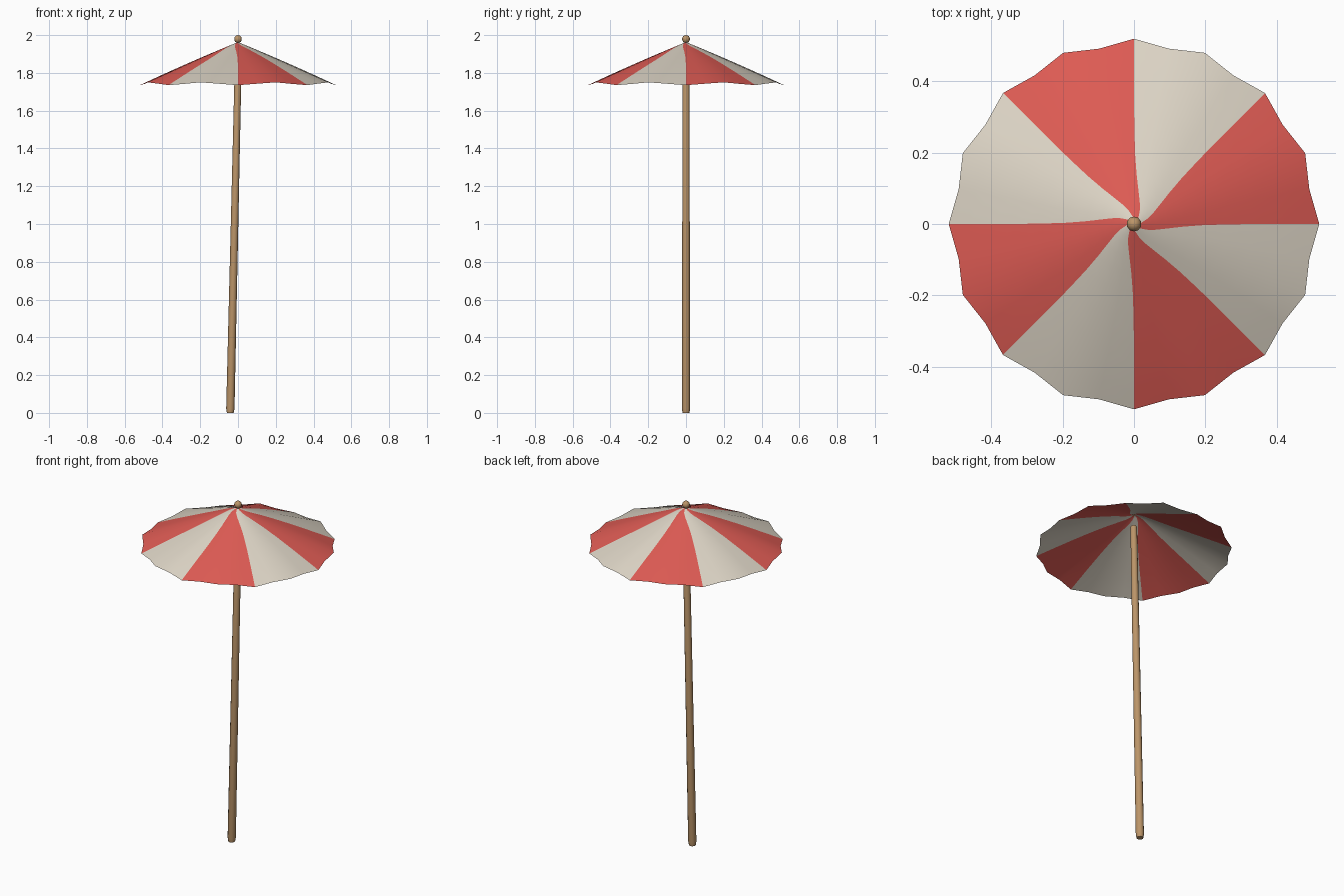
import bpy
import bmesh
from math import sin, cos, pi, exp, radians
from mathutils import Vector

if "Cube" in bpy.data.objects:
    bpy.data.objects.remove(bpy.data.objects["Cube"])


def material(name, rgb):
    mat = bpy.data.materials.new(name)
    mat.use_nodes = True
    mat.diffuse_color = (*rgb, 1)
    mat.node_tree.nodes["Principled BSDF"].inputs["Base Color"].default_value = (*rgb, 1)
    return mat


red = material("red cloth", (0.73, 0.105, 0.088))
cream = material("cream cloth", (0.72, 0.66, 0.56))
wood = material("light wood", (0.50, 0.30, 0.14))


def finish(name, bm, mats, angle):
    bmesh.ops.recalc_face_normals(bm, faces=bm.faces)
    mesh = bpy.data.meshes.new(name)
    bm.to_mesh(mesh)
    bm.free()
    for mat in mats:
        mesh.materials.append(mat)
    obj = bpy.data.objects.new(name, mesh)
    bpy.context.collection.objects.link(obj)
    bpy.ops.object.select_all(action="DESELECT")
    obj.select_set(True)
    bpy.context.view_layer.objects.active = obj
    bpy.ops.object.shade_smooth_by_angle(angle=radians(angle))
    return obj


# Canopy: shallow cone with eight striped panels and a scalloped rim
SEGMENTS = 32
RADIUS = 0.52
APEX = 1.963


def canopy_point(t, seg):
    a = 2 * pi * seg / SEGMENTS
    scallop = 1 - 0.035 * t ** 3 * sin(8 * a) ** 2
    r = RADIUS * t * scallop
    lift = 0.015 * t ** 2 * sin(4 * a) ** 2      # cloth is higher between the ribs
    z = APEX - 0.228 * t + 0.016 * t * (1 - t) + lift
    a -= radians(55) * exp(-r / 0.048)           # stripes swirl near the tip
    return Vector((r * cos(a), r * sin(a), z))


bm = bmesh.new()
tip = bm.verts.new((0, 0, APEX))
previous = None
for t in (0.04, 0.08, 0.12, 0.18, 0.26, 0.36, 0.5, 0.65, 0.8, 0.9, 1):
    ring = [bm.verts.new(canopy_point(t, s)) for s in range(SEGMENTS)]
    for s in range(SEGMENTS):
        n = (s + 1) % SEGMENTS
        if previous:
            face = bm.faces.new((previous[s], ring[s], ring[n], previous[n]))
        else:
            face = bm.faces.new((tip, ring[s], ring[n]))
        face.material_index = (s * 8 // SEGMENTS) % 2
    previous = ring
finish("canopy", bm, (red, cream), 60)

# Pole: slightly leaning tapered round post with a worn foot
bm = bmesh.new()
SIDES = 12
foot, top = Vector((-0.041, 0, 0)), Vector((0.002, 0, 1.89))
rings = []
for f, r in ((0, 0.018), (0.012, 0.022), (0.5, 0.020), (0.995, 0.018), (1, 0.015)):
    c = foot.lerp(top, f)
    rings.append([bm.verts.new(c + Vector((r * cos(2 * pi * s / SIDES),
                                           r * sin(2 * pi * s / SIDES), 0)))
                  for s in range(SIDES)])
for low, high in zip(rings, rings[1:]):
    for s in range(SIDES):
        n = (s + 1) % SIDES
        bm.faces.new((low[s], low[n], high[n], high[s]))
bm.faces.new(rings[0])
bm.faces.new(rings[-1])
finish("pole", bm, (wood,), 40)

# Finial ball on the tip
bm = bmesh.new()
bmesh.ops.create_uvsphere(bm, u_segments=10, v_segments=8, radius=0.021)
bmesh.ops.translate(bm, verts=bm.verts, vec=(0, 0, 1.979))
finish("finial", bm, (wood,), 60)
